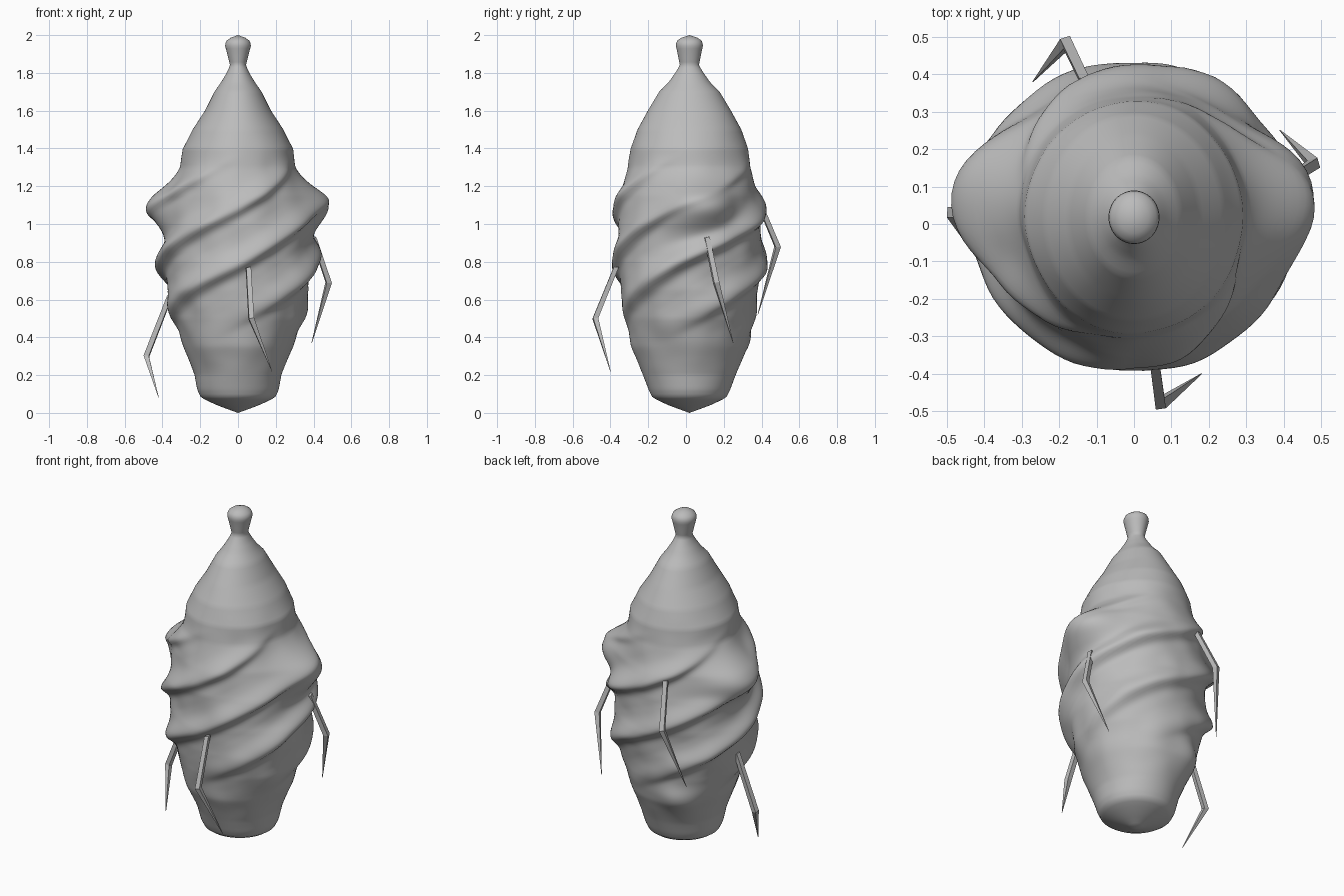
import bpy, bmesh, math
from mathutils import Vector, noise

if "Cube" in bpy.data.objects:
    bpy.data.objects.remove(bpy.data.objects["Cube"], do_unlink=True)

grey = bpy.data.materials.new("plain_grey")
grey.use_nodes = True
grey.diffuse_color = (0.5, 0.5, 0.5, 1)
grey.node_tree.nodes["Principled BSDF"].inputs["Base Color"].default_value = grey.diffuse_color


def finish(name, bm, smooth):
    """Turn a bmesh into a named object."""
    bmesh.ops.remove_doubles(bm, verts=bm.verts[:], dist=0.0003)
    bmesh.ops.recalc_face_normals(bm, faces=bm.faces[:])
    for face in bm.faces:
        face.smooth = smooth
    mesh = bpy.data.meshes.new(name)
    bm.to_mesh(mesh)
    bm.free()
    mesh.materials.append(grey)
    obj = bpy.data.objects.new(name, mesh)
    bpy.context.collection.objects.link(obj)


def bridge(bm, rings):
    """Join consecutive closed rings of vertices with quads."""
    for low, high in zip(rings, rings[1:]):
        count = len(low)
        for i in range(count):
            j = (i + 1) % count
            bm.faces.new((low[i], low[j], high[j], high[i]))


# Body silhouette: height, half width, half depth
PROFILE = [
    (0, 0, 0), (.04, .11, .11), (.08, .195, .195), (.12, .215, .215),
    (.2, .23, .245), (.35, .285, .305), (.5, .34, .335),
    (.65, .37, .36), (.8, .38, .375), (1, .375, .375), (1.15, .355, .36),
    (1.3, .3, .325), (1.4, .29, .31), (1.5, .24, .275), (1.6, .175, .22),
    (1.7, .125, .16), (1.75, .09, .11), (1.8, .06, .075), (1.84, .042, .05),
    (1.9, .057, .062), (1.95, .07, .073), (1.98, .055, .06), (2, 0, 0),
]
CENTRE_Y = 0.018
WRAP_GAP = 0.3    # vertical distance between wraps, also their rise per quarter turn
WRAP_START = 0.48

# Lumps pushing out from inside: position, height, spread
LUMPS = [
    (Vector((0.37, 0.07, 1.1)), 0.118, 0.17),
    (Vector((-0.37, 0.08, 1.1)), 0.118, 0.17),
    (Vector((-0.16, 0.3, 0.37)), 0.04, 0.12),
]


def outline(z):
    for (z0, a0, b0), (z1, a1, b1) in zip(PROFILE, PROFILE[1:]):
        if z <= z1:
            t = (z - z0) / (z1 - z0)
            return a0 + (a1 - a0) * t, b0 + (b1 - b0) * t
    return 0, 0


def ramp(value, low, high):
    t = min(max((value - low) / (high - low), 0), 1)
    return t * t * (3 - 2 * t)


def wrap_height(angle, z):
    """Spiral rolls with a steep underside and a softer top."""
    lift = 0.04 * max(math.sin(angle), 0) * ramp(z, 0.55, 0.8)
    offset = z - lift - WRAP_START - WRAP_GAP * angle / (math.pi / 2)
    offset = (offset + WRAP_GAP / 2) % WRAP_GAP - WRAP_GAP / 2
    spread = 0.08 if offset > 0 else 0.035
    fade = ramp(z, 0.36, 0.72) * (1 - ramp(z, 1.1, 1.38))
    size = 0.04 + 0.018 * abs(math.sin(angle))
    return size * fade * math.exp(-(offset / spread) ** 2)


# Wrapped body with the knotted tip
STEPS, SIDES = 140, 96
bm = bmesh.new()
rings = []
for row in range(STEPS + 1):
    z = 2 * row / STEPS
    half_x, half_y = outline(z)
    ring = []
    for k in range(SIDES):
        angle = math.tau * k / SIDES
        out = Vector((math.sin(angle), -math.cos(angle), 0))
        point = Vector((out.x * half_x, out.y * half_y + CENTRE_Y, z))
        push = wrap_height(angle, z)
        for spot, height, spread in LUMPS:
            gap = point - spot
            gap.z *= 1.4
            push = math.hypot(push, height * math.exp(-(gap.length / spread) ** 2))
        folds = ramp(z, 0.1, 0.4) * (1 - ramp(z, 1.2, 1.6))
        push += 0.01 * folds * noise.noise(point * 7)
        ring.append(bm.verts.new(point + out * push))
    rings.append(ring)
bridge(bm, rings)
finish("wrapped_body", bm, True)


# Thin jointed legs poking out through the wrapping
def leg(name, root, knee, tip):
    root, knee, tip = Vector(root), Vector(knee), Vector(tip)
    along = (tip - root).normalized()
    side = along.cross(Vector((root.x, root.y, 0))).normalized()
    front = side.cross(along)
    bm = bmesh.new()
    rings = []
    for point, size in ((root, 0.013), (knee, 0.014), (tip, 0.001)):
        rings.append([bm.verts.new(point + (side * a + front * b) * size)
                      for a, b in ((1, 1), (-1, 1), (-1, -1), (1, -1))])
    bridge(bm, rings)
    bm.faces.new(rings[0])
    bm.faces.new(rings[-1])
    finish(name, bm, False)


leg("front_leg", (.055, -.37, .77), (.07, -.48, .5), (.18, -.4, .22))
leg("right_leg", (-.36, .03, .62), (-.485, .03, .3), (-.42, -.09, .08))
leg("left_leg", (.4, .11, .93), (.48, .16, .69), (.39, .25, .37))
leg("back_leg", (-.13, .38, 1.13), (-.18, .485, .88), (-.27, .38, .52))
